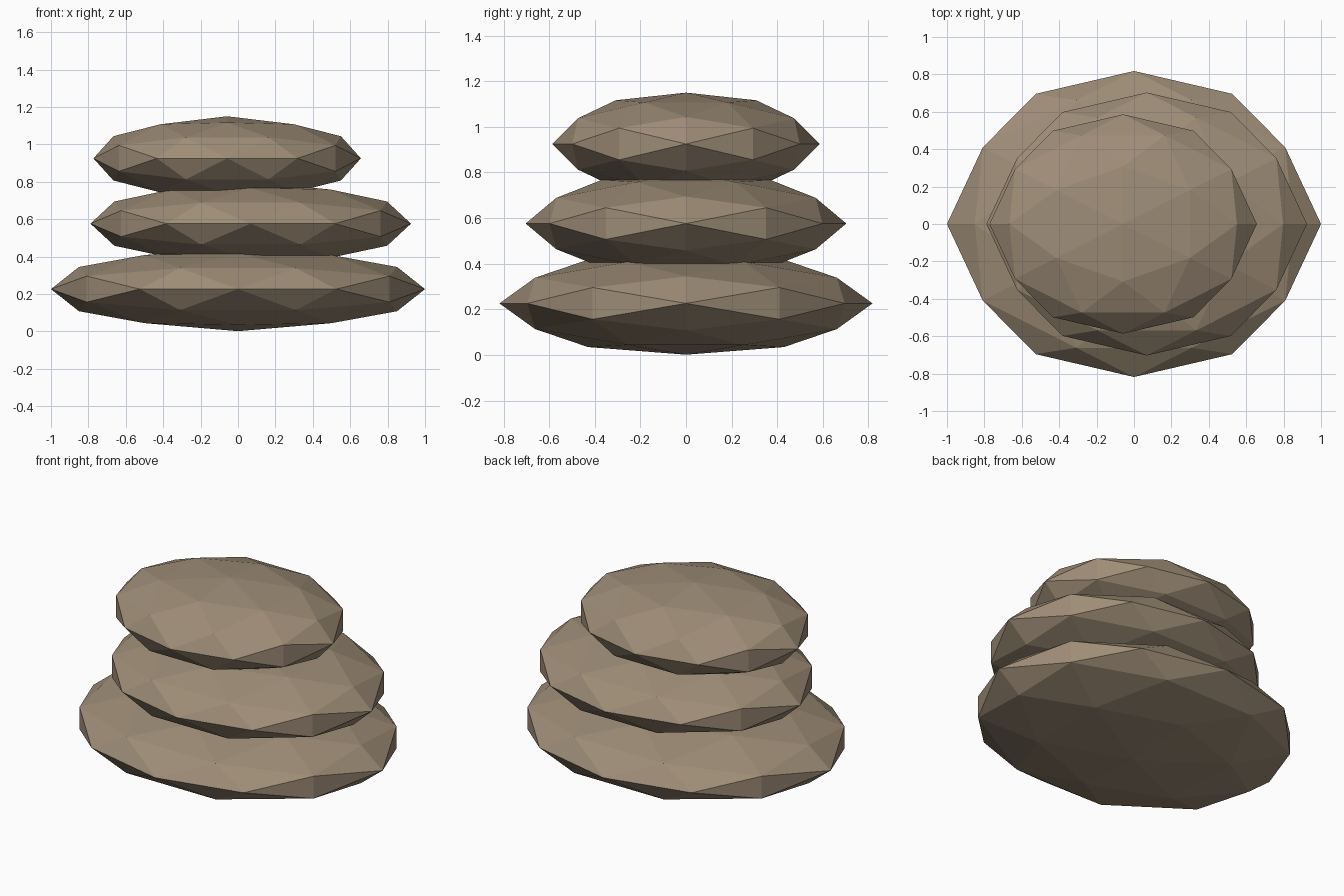
import bpy, bmesh, math
from itertools import product

if "Cube" in bpy.data.objects:
    bpy.data.objects.remove(bpy.data.objects["Cube"])


def sphere_points():
    """Points of a once-subdivided icosahedron lying on the axes' mirror planes."""
    g = (1 + math.sqrt(5)) / 2
    n = math.hypot(1, g)
    seeds = [(1 / n, g / n, 0), (1, 0, 0), (0.5 / g, g / 2, 0.5)]
    pts = set()
    for s in seeds:
        for k in range(3):
            c = s[k:] + s[:k]
            for sg in product((1, -1), repeat=3):
                pts.add(tuple(round(a * b, 6) + 0.0 for a, b in zip(c, sg)))
    return sorted(pts)


stone_mat = bpy.data.materials.new("warm_grey_stone")
stone_mat.diffuse_color = (0.342, 0.265, 0.184, 1)
stone_mat.use_nodes = True
stone_mat.node_tree.nodes["Principled BSDF"].inputs["Base Color"].default_value = stone_mat.diffuse_color


def stone(name, centre, radii):
    bm = bmesh.new()
    for p in sphere_points():
        bm.verts.new([c + r * a for c, r, a in zip(centre, radii, p)])
    bmesh.ops.convex_hull(bm, input=bm.verts[:])
    bmesh.ops.recalc_face_normals(bm, faces=bm.faces[:])
    mesh = bpy.data.meshes.new(name)
    bm.to_mesh(mesh)
    bm.free()
    mesh.materials.append(stone_mat)
    bpy.context.collection.objects.link(bpy.data.objects.new(name, mesh))


# Three flattened low-poly stones, stacked slightly off centre
stone("bottom_stone", (0, 0, 0.226), (1.0, 0.818, 0.225))
stone("middle_stone", (0.068, 0, 0.576), (0.857, 0.703, 0.225))
stone("top_stone", (-0.058, 0, 0.925), (0.715, 0.586, 0.225))
